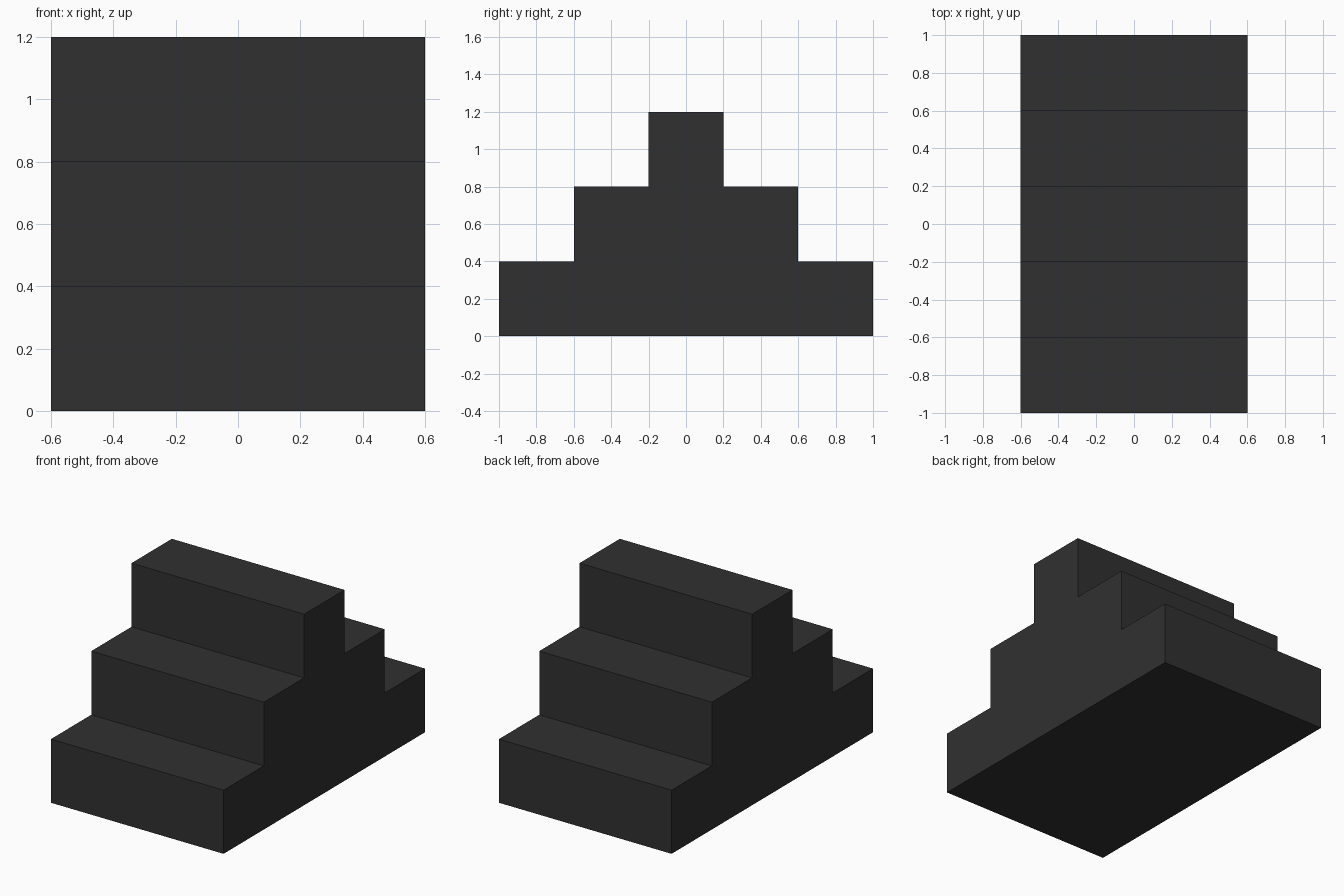
import bpy, bmesh

if "Cube" in bpy.data.objects:
    bpy.data.objects.remove(bpy.data.objects["Cube"])

STEPS, RISE, TREAD, HALF_WIDTH = 3, 0.4, 0.4, 0.6

# Dark grey finish
mat = bpy.data.materials.new("dark_grey")
mat.diffuse_color = (0.03, 0.03, 0.03, 1)
mat.use_nodes = True
mat.node_tree.nodes["Principled BSDF"].inputs["Base Color"].default_value = mat.diffuse_color

# Stepped side profile: climb on the front half, mirrored for the back half
front = []
for i in range(STEPS):
    y = -1.0 + i * TREAD
    front += [(y, i * RISE), (y, (i + 1) * RISE)]
profile = front + [(-y, z) for y, z in reversed(front)]

# Double-sided staircase: profile extruded across the width
bm = bmesh.new()
side = bm.faces.new([bm.verts.new((-HALF_WIDTH, y, z)) for y, z in profile])
ext = bmesh.ops.extrude_face_region(bm, geom=[side], use_keep_orig=True)
verts = [v for v in ext["geom"] if isinstance(v, bmesh.types.BMVert)]
bmesh.ops.translate(bm, verts=verts, vec=(2 * HALF_WIDTH, 0, 0))
bmesh.ops.recalc_face_normals(bm, faces=bm.faces)
mesh = bpy.data.meshes.new("double_staircase")
bm.to_mesh(mesh)
bm.free()
mesh.materials.append(mat)
bpy.context.collection.objects.link(bpy.data.objects.new("double_staircase", mesh))
